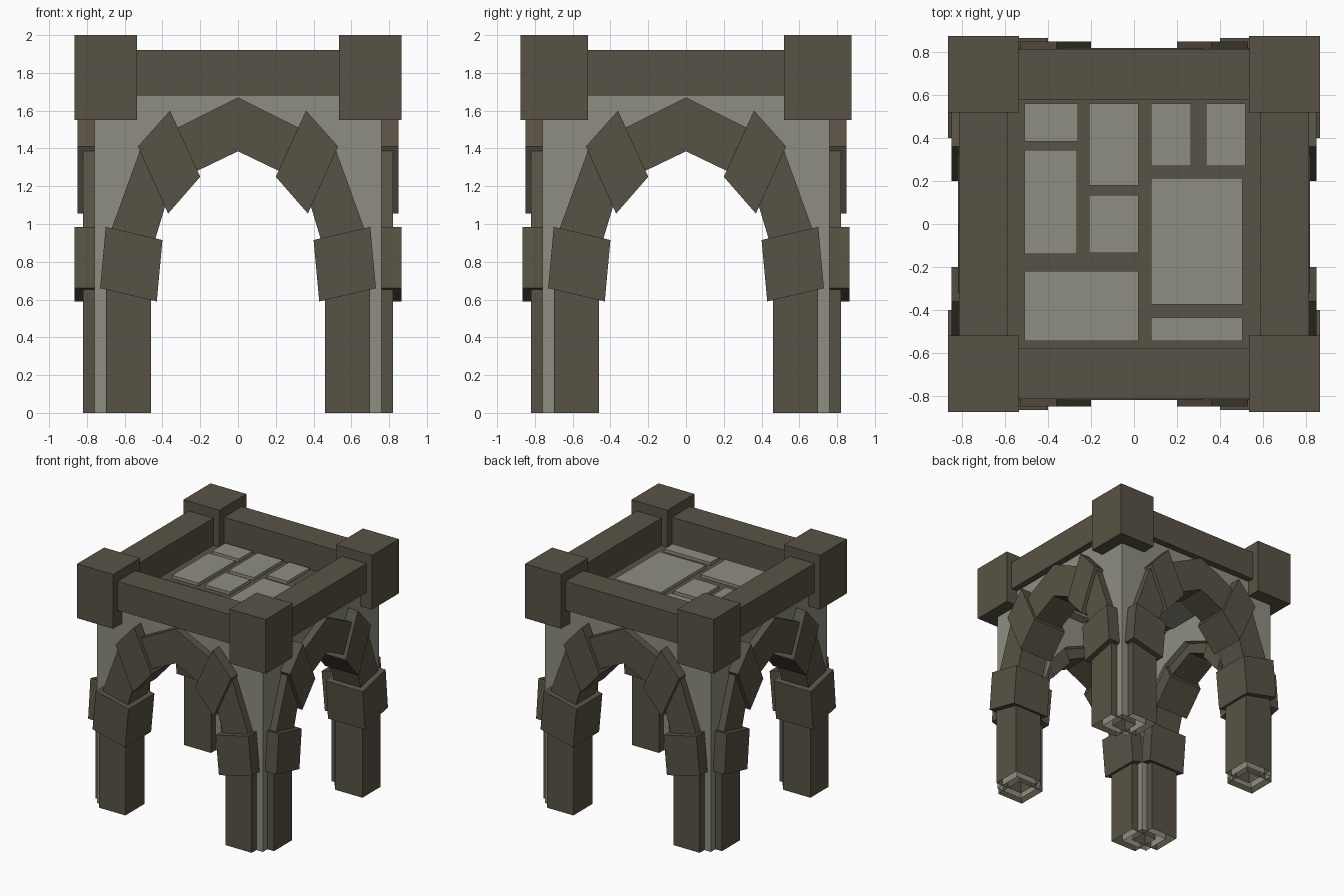
import bpy, bmesh, math
from mathutils import Matrix

if "Cube" in bpy.data.objects:
    bpy.data.objects.remove(bpy.data.objects["Cube"])


def material(name, col):
    m = bpy.data.materials.new(name)
    m.diffuse_color = (*col, 1)
    m.use_nodes = True
    m.node_tree.nodes["Principled BSDF"].inputs["Base Color"].default_value = m.diffuse_color
    return m


DARK = material("dark_trim_stone", (0.099, 0.086, 0.059))
LIGHT = material("pale_wall_stone", (0.27, 0.27, 0.22))


def prism(name, pts, y0, y1, mat, turn=0, open_bottom=False):
    """Extrude an (x, z) outline from y0 to y1, then turn it by quarter turns about z."""
    bm = bmesh.new()
    face = bm.faces.new([bm.verts.new((x, y0, z)) for x, z in pts])
    ext = bmesh.ops.extrude_face_region(bm, geom=[face])
    for v in ext["geom"]:
        if isinstance(v, bmesh.types.BMVert):
            v.co.y = y1
    bmesh.ops.recalc_face_normals(bm, faces=bm.faces)
    if open_bottom:
        low = [f for f in bm.faces if all(abs(v.co.z) < 1e-5 for v in f.verts)]
        bmesh.ops.delete(bm, geom=low, context='FACES')
    bm.transform(Matrix.Rotation(turn * math.pi / 2, 4, 'Z'))
    me = bpy.data.meshes.new(name)
    bm.to_mesh(me)
    bm.free()
    me.materials.append(mat)
    ob = bpy.data.objects.new(name, me)
    bpy.context.collection.objects.link(ob)
    return ob


def box(name, x0, x1, y0, y1, z0, z1, mat, turn=0, open_bottom=False):
    return prism(name, [(x0, z0), (x1, z0), (x1, z1), (x0, z1)], y0, y1, mat, turn, open_bottom)


# Outlines of the right half of one arch: outline, outer depth, inner depth
STONES = {
    "arch_leg": ([(.46, 0), (.70, 0), (.70, .70), (.46, .70)], .82, .57),
    "springer_stone": ([(.43, .59), (.73, .66), (.70, .985), (.40, .915)], .865, .525),
    "haunch_stone": ([(.45, .88), (.69, .92), (.66, 1.0), (.515, 1.40), (.36, 1.18)], .82, .57),
    "shoulder_stone": ([(.37, 1.055), (.53, 1.41), (.36, 1.60), (.20, 1.25)], .85, .54),
}
KEY = [(0, 1.385), (.26, 1.26), (.38, 1.48), (0, 1.67), (-.38, 1.48), (-.26, 1.26)]
HALF_OPENING = [(.52, .75), (.49, .95), (.40, 1.20), (.26, 1.36)]
HEADER = ([(-.52, 1.68), (.52, 1.68)] + HALF_OPENING + [(0, 1.47)]
          + [(-x, z) for x, z in reversed(HALF_OPENING)])

for k, side in enumerate(("front", "right", "back", "left")):
    # Pale wall above the arch and corner pillar
    prism(f"{side}_wall", HEADER, -.76, -.52, LIGHT, k)
    box(f"{side}_pillar", .52, .76, -.76, -.52, 0, 1.68, LIGHT, k, True)
    # Dark arch stones, mirrored left and right
    for name, (pts, out, inn) in STONES.items():
        for s, hand in ((1, "right"), (-1, "left")):
            prism(f"{side}_{name}_{hand}", [(s * x, z) for x, z in pts],
                  -out, -inn, DARK, k, name == "arch_leg")
    prism(f"{side}_keystone", KEY, -.82, -.57, DARK, k)
    # Parapet beam
    inner = .58 if k % 2 == 0 else .59
    box(f"{side}_parapet_beam", -.56, .56, -.815, -inner, 1.68, 1.92, DARK, k)

# Corner blocks
for sx in (-1, 1):
    for sy in (-1, 1):
        xs = sorted((sx * .535, sx * .865))
        ys = sorted((sy * .52, sy * .875))
        box("corner_block", *xs, *ys, 1.55, 2.0, DARK)

# Roof bed and paving tiles
box("roof_bed", -.62, .62, -.62, .62, 1.66, 1.695, DARK)
TILES = [(-.51, -.26, .385, .56), (-.51, -.265, -.14, .345), (-.21, .02, .18, .56),
         (-.21, .02, -.135, .135), (.08, .265, .27, .56), (.335, .52, .27, .56),
         (.08, .505, -.375, .215), (.08, .505, -.545, -.435), (-.51, .02, -.545, -.22)]
for t in TILES:
    box("roof_tile", *t, 1.64, 1.72, LIGHT)
